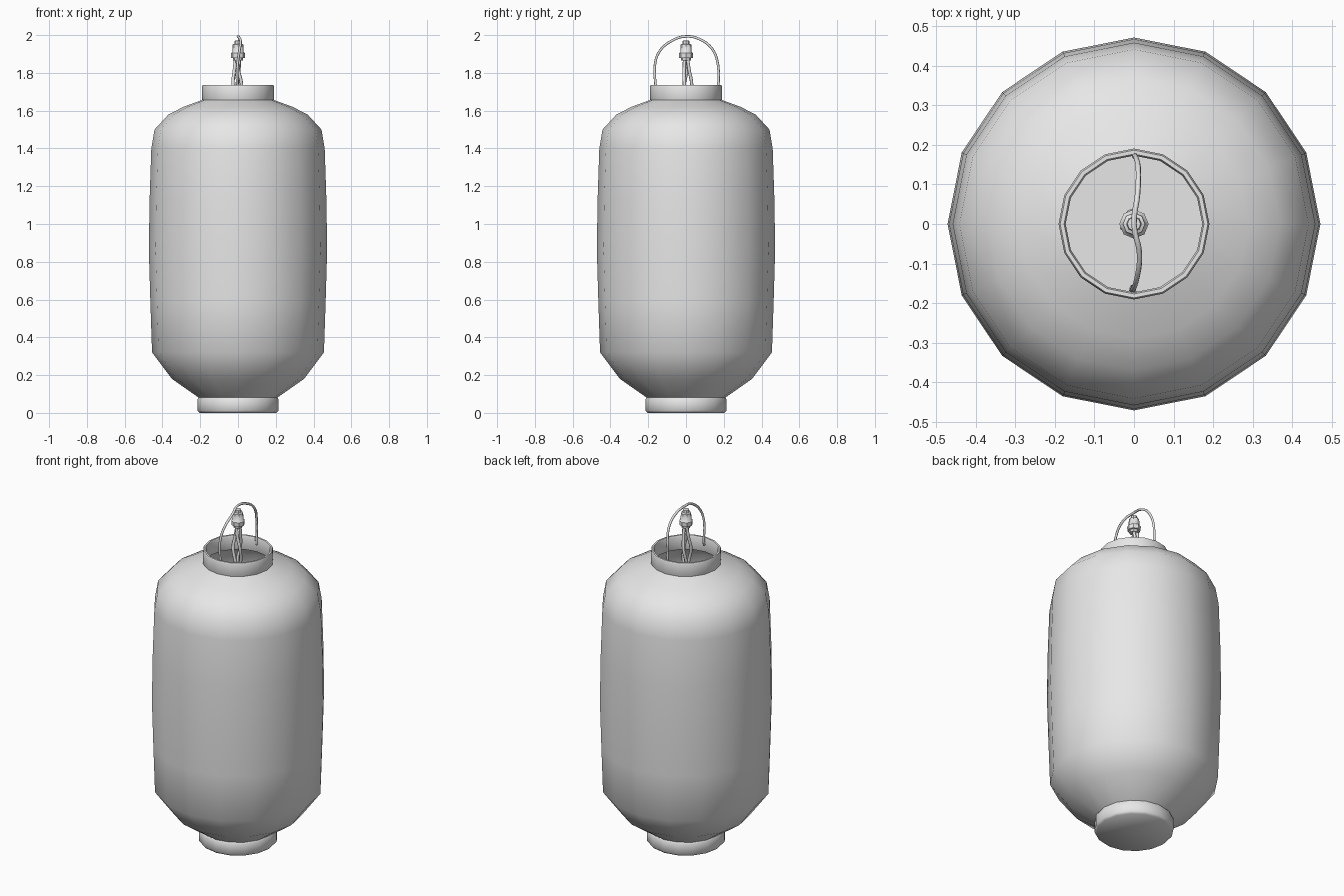
import bpy, bmesh, math
from mathutils import Vector

cube = bpy.data.objects.get("Cube")
if cube:
    bpy.data.objects.remove(cube, do_unlink=True)

# Single plain colour
grey = bpy.data.materials.new("light_grey")
grey.use_nodes = True
colour = (0.8, 0.8, 0.8, 1)
grey.diffuse_color = colour
grey.node_tree.nodes["Principled BSDF"].inputs["Base Color"].default_value = colour


def lathe(name, profile, sides=16, sharp=None):
    """Spin (radius, height) points round the vertical axis."""
    bm = bmesh.new()
    verts = [bm.verts.new((r, 0, z)) for r, z in profile]
    edges = [bm.edges.new(pair) for pair in zip(verts, verts[1:])]
    bmesh.ops.spin(bm, geom=verts + edges, cent=(0, 0, 0), axis=(0, 0, 1),
                   angle=math.tau, steps=sides)
    bmesh.ops.remove_doubles(bm, verts=bm.verts, dist=0.0005)
    bmesh.ops.recalc_face_normals(bm, faces=bm.faces)
    mesh = bpy.data.meshes.new(name)
    bm.to_mesh(mesh)
    bm.free()
    mesh.shade_smooth()
    if sharp:
        mesh.set_sharp_from_angle(angle=math.radians(sharp))
    mesh.materials.append(grey)
    obj = bpy.data.objects.new(name, mesh)
    bpy.context.collection.objects.link(obj)
    return obj


def wire(name, points, radius):
    """Round wire running smoothly through the points."""
    curve = bpy.data.curves.new(name, "CURVE")
    curve.dimensions = "3D"
    curve.bevel_depth = radius
    curve.bevel_resolution = 1
    curve.resolution_u = 4
    curve.use_fill_caps = True
    spline = curve.splines.new("BEZIER")
    spline.bezier_points.add(len(points) - 1)
    for point, co in zip(spline.bezier_points, points):
        point.co = Vector(co)
        point.handle_left_type = point.handle_right_type = "AUTO"
    curve.materials.append(grey)
    obj = bpy.data.objects.new(name, curve)
    bpy.context.collection.objects.link(obj)
    return obj


# Paper shade
lathe("paper_shade", [
    (0.20, 0.075), (0.35, 0.18), (0.455, 0.32), (0.464, 0.59), (0.472, 0.86),
    (0.468, 1.13), (0.459, 1.4), (0.442, 1.5), (0.37, 1.578), (0.29, 1.62),
    (0.18, 1.66)])

# Open collar at the top with a rounded lip
lathe("top_collar", [
    (0.175, 1.65), (0.187, 1.65), (0.191, 1.66), (0.191, 1.725),
    (0.187, 1.735), (0.177, 1.735), (0.173, 1.725), (0.173, 1.655),
    (0.175, 1.65)], sharp=50)

# Base cup that closes the bottom
lathe("base_cup", [
    (0, 0), (0.203, 0), (0.214, 0.012), (0.214, 0.073), (0.208, 0.081),
    (0.198, 0.078), (0.195, 0.02), (0, 0.02)], sharp=50)

# Carrying handle, hooked into the collar at both ends
wire("carry_handle", [
    (0, -0.18, 1.69), (-0.002, -0.166, 1.7), (-0.004, -0.166, 1.83),
    (0.006, -0.143, 1.91), (0.014, -0.075, 1.97), (0, 0, 1.993),
    (0.009, 0.075, 1.977), (0.011, 0.14, 1.925), (0.004, 0.17, 1.84),
    (0.002, 0.173, 1.7), (0.002, 0.18, 1.69)], 0.007)

# Socket hanging below the handle
lathe("lamp_socket", [
    (0, 1.865), (0.025, 1.865), (0.027, 1.878), (0.036, 1.88),
    (0.037, 1.905), (0.03, 1.912), (0.028, 1.95), (0.019, 1.954),
    (0.017, 1.97), (0, 1.972)], sides=8, sharp=40)

# Loose cords twisting down from the socket
for i in range(3):
    path = []
    for z, r, twist in ((1.87, 0.012, 0), (1.81, 0.016, 0.6),
                        (1.74, 0.026, 1.2), (1.67, 0.018, 1.8),
                        (1.6, 0.008, 2.4)):
        a = i * math.tau / 3 + twist + 0.4
        path.append((r * math.cos(a) - 0.004, r * math.sin(a) + 0.004, z))
    wire("lamp_cord_%d" % (i + 1), path, 0.009)
